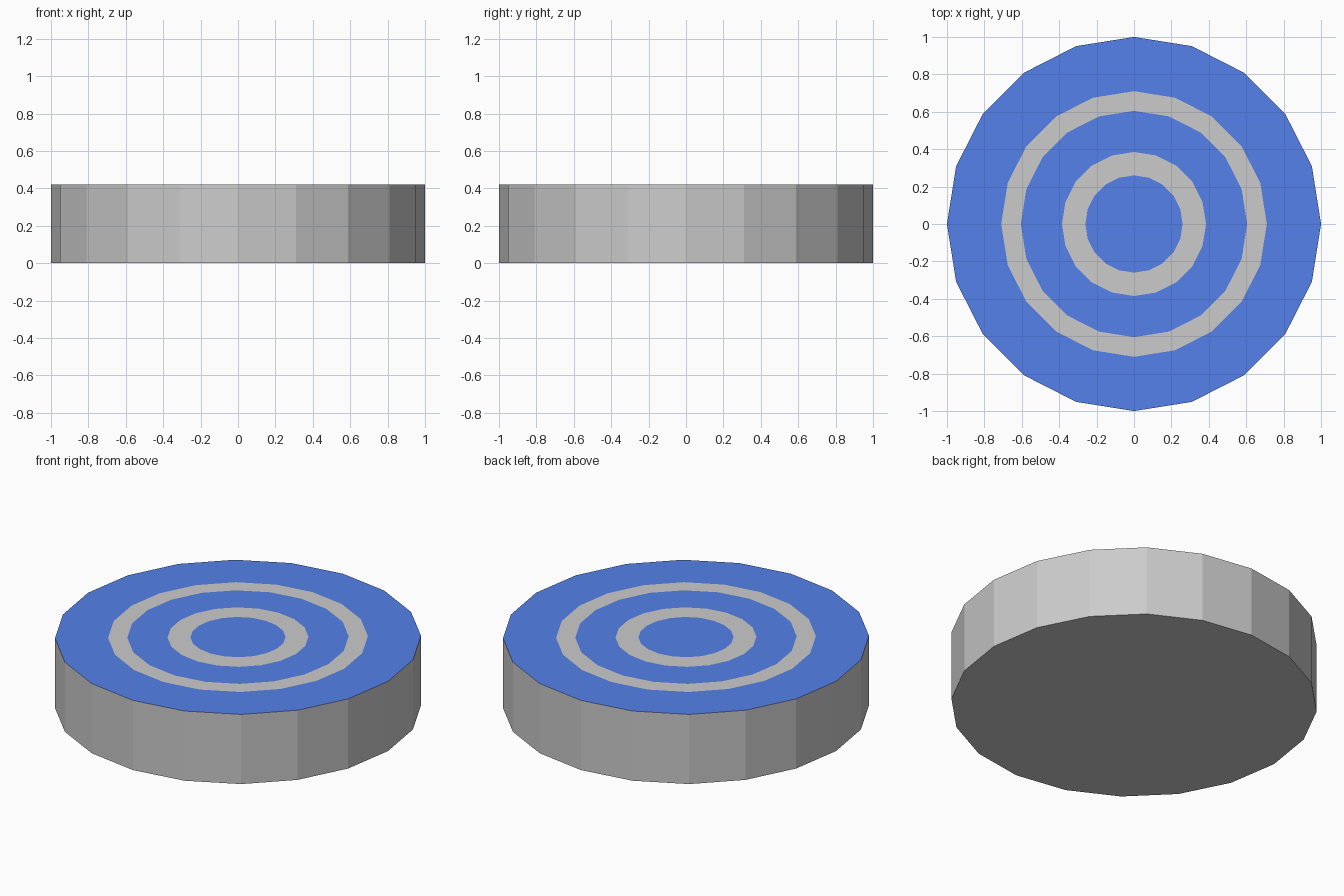
import bpy, bmesh
from math import cos, sin, pi

if "Cube" in bpy.data.objects:
    bpy.data.objects.remove(bpy.data.objects["Cube"])

SIDES = 20
HEIGHT = 0.42
# top rings from the rim inwards; bands alternate blue and grey
RADII = [1.0, 0.71, 0.605, 0.385, 0.26]

blue = bpy.data.materials.new("blue")
blue.diffuse_color = (0.06, 0.13, 0.48, 1)
blue.use_nodes = True
blue.node_tree.nodes["Principled BSDF"].inputs["Base Color"].default_value = blue.diffuse_color
grey = bpy.data.materials.new("grey")
grey.diffuse_color = (0.45, 0.45, 0.45, 1)
grey.use_nodes = True
grey.node_tree.nodes["Principled BSDF"].inputs["Base Color"].default_value = grey.diffuse_color
blue.diffuse_color = (0.09, 0.22, 0.82, 1)
blue.use_nodes = True
blue.node_tree.nodes["Principled BSDF"].inputs["Base Color"].default_value = blue.diffuse_color
grey.diffuse_color = (0.8, 0.8, 0.8, 1)
grey.use_nodes = True
grey.node_tree.nodes["Principled BSDF"].inputs["Base Color"].default_value = grey.diffuse_color

bm = bmesh.new()


def ring(radius, z):
    return [bm.verts.new((radius * cos(2 * pi * i / SIDES),
                          radius * sin(2 * pi * i / SIDES), z))
            for i in range(SIDES)]


def bridge(outer, inner, slot):
    for i in range(SIDES):
        j = (i + 1) % SIDES
        bm.faces.new((outer[i], outer[j], inner[j], inner[i])).material_index = slot


# side wall and underside
bottom = ring(1.0, 0)
loops = [ring(r, HEIGHT) for r in RADII]
bm.faces.new(bottom[::-1])
bridge(bottom, loops[0], 0)

# flush target bands and blue centre
for k in range(len(loops) - 1):
    bridge(loops[k], loops[k + 1], 1 - k % 2)
bm.faces.new(loops[-1]).material_index = 1

mesh = bpy.data.meshes.new("target_disc")
bm.to_mesh(mesh)
bm.free()
mesh.materials.append(grey)
mesh.materials.append(blue)
bpy.context.collection.objects.link(bpy.data.objects.new("target_disc", mesh))
